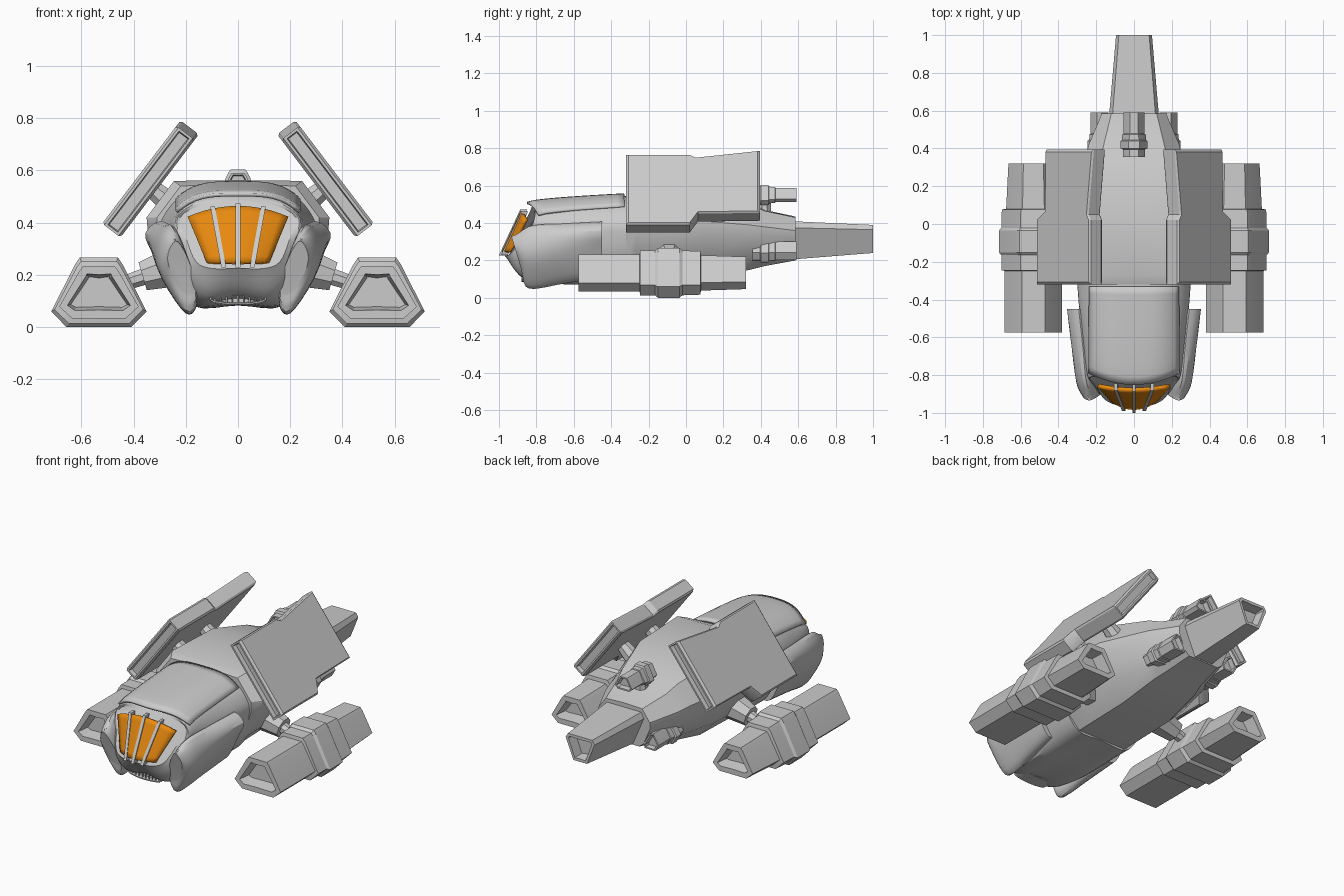
import bpy, bmesh, math
from mathutils import Vector as V

if "Cube" in bpy.data.objects:
    bpy.data.objects.remove(bpy.data.objects["Cube"])


def spline(p, n, closed=False):
    out, m = [], len(p)
    get = (lambda i: p[i % m]) if closed else (lambda i: p[max(0, min(m - 1, i))])
    for i in range(m if closed else m - 1):
        a, b, c, d = get(i - 1), get(i), get(i + 1), get(i + 2)
        for k in range(n):
            t = k / n
            out.append(0.5 * (2 * b + (c - a) * t + (2 * a - 5 * b + 4 * c - d) * t * t
                              + (3 * b - a - 3 * c + d) * t ** 3))
    return out if closed else out + [p[-1]]


def ring(pts, y, slant=0, curve=0, s=1):
    return [V((s * x, y + slant * (z - .25) + curve * x * x, z)) for x, z in pts]


def whole(half):
    return half + [(-x, z) for x, z in half[-2:0:-1]]


def soften(rings, n_ring, n_len):
    rs = [spline(r, n_ring, True) for r in rings]
    cols = [spline(list(c), n_len) for c in zip(*rs)]
    return [list(r) for r in zip(*cols)]


def finish(name, bm):
    bmesh.ops.recalc_face_normals(bm, faces=bm.faces)
    me = bpy.data.meshes.new(name)
    bm.to_mesh(me)
    bm.free()
    ob = bpy.data.objects.new(name, me)
    bpy.context.collection.objects.link(ob)
    return ob


def loft(name, rings, recess=None):
    bm = bmesh.new()
    vs = [[bm.verts.new(p) for p in r] for r in rings]
    n = len(rings[0])
    for a, b in zip(vs, vs[1:]):
        for i in range(n):
            bm.faces.new((a[i], a[(i + 1) % n], b[(i + 1) % n], b[i]))
    bm.faces.new(vs[0])
    bm.faces.new(vs[-1])
    bmesh.ops.recalc_face_normals(bm, faces=bm.faces)
    if recess:
        ys = [v.co.y for v in bm.verts]
        ends = (min(ys), max(ys))
        caps = [f for f in bm.faces if any(all(abs(v.co.y - e) < 1e-3 for v in f.verts) for e in ends)]
        for f in caps:
            nrm = f.normal.copy()
            bmesh.ops.inset_region(bm, faces=[f], thickness=recess[0])
            bmesh.ops.inset_region(bm, faces=[f], thickness=recess[0] * .4)
            bmesh.ops.translate(bm, verts=f.verts[:], vec=-nrm * recess[1])
    return finish(name, bm)


def patch(name, fn, nu, nv, thick):
    bm = bmesh.new()
    g = [[bm.verts.new(fn(-1 + 2 * i / nu, j / nv)) for i in range(nu + 1)] for j in range(nv + 1)]
    for j in range(nv):
        for i in range(nu):
            bm.faces.new((g[j][i], g[j][i + 1], g[j + 1][i + 1], g[j + 1][i]))
    ob = finish(name, bm)
    m = ob.modifiers.new("thickness", "SOLIDIFY")
    m.thickness, m.offset = thick, 0
    return ob


def rod(name, a, b, r1, r2, sides=8):
    a, b = V(a), V(b)
    q = (b - a).to_track_quat("Z", "Y")
    loft(name, [[p + q @ V((r * math.cos(k * math.tau / sides + .39), r * math.sin(k * math.tau / sides + .39), 0))
                 for k in range(sides)] for p, r in ((a, r1), (b, r2))])


def pod(name, cx, cz, w, h, stations, angle, recess):
    # chamfered trapezoid tube, scaled at each station and turned about its length
    base = whole([(0, -1), (.68, -1), (1, -.55), (.5, .8), (.4, 1), (0, 1)])
    ca, sa = math.cos(angle), math.sin(angle)
    rings = []
    for y, s in stations:
        sz = 1 + (s - 1) * 1.7 if s > 1 else s
        pts = [(x * w * s, z * h * sz) for x, z in base]
        rings.append([V((cx + x * ca + z * sa, y, cz - x * sa + z * ca)) for x, z in pts])
    loft(name, rings, recess)


# front fuselage
nose = [
    ring(whole([(0, .225), (.10, .225), (.16, .25), (.195, .33), (.22, .42), (.14, .465), (0, .485)]), -.955, .55, 1.2),
    ring(whole([(0, .115), (.13, .105), (.21, .19), (.235, .32), (.24, .42), (.16, .485), (0, .51)]), -.835, .2),
    ring(whole([(0, .085), (.165, .08), (.24, .2), (.27, .32), (.255, .42), (.18, .5), (0, .525)]), -.65),
    ring(whole([(0, .085), (.165, .085), (.26, .2), (.29, .33), (.28, .42), (.19, .507), (0, .54)]), -.42),
    ring(whole([(0, .085), (.165, .085), (.26, .2), (.30, .33), (.29, .42), (.2, .515), (0, .545)]), -.27)]
loft("front_fuselage", soften(nose, 4, 5))

# faceted main hull
hull = [(-.32, [(0, .085), (.16, .085), (.26, .2), (.31, .36), (.31, .42), (.22, .54), (0, .55)]),
        (-.27, [(0, .09), (.16, .09), (.27, .2), (.345, .36), (.35, .42), (.245, .56), (0, .563)]),
        (.10, [(0, .1), (.16, .1), (.26, .2), (.33, .35), (.33, .41), (.235, .555), (0, .558)]),
        (.34, [(0, .15), (.14, .15), (.2, .2), (.26, .33), (.26, .39), (.18, .5), (0, .505)]),
        (.42, [(0, .17), (.12, .17), (.18, .21), (.24, .33), (.24, .38), (.16, .465), (0, .47)]),
        (.585, [(0, .2), (.1, .2), (.13, .225), (.17, .32), (.17, .36), (.12, .43), (0, .435)])]
loft("main_hull", [ring(whole(h), y) for y, h in hull])

# tail boom with hollow end
tail = [(.56, [(0, .205), (.06, .205), (.133, .375), (.115, .41), (0, .41)]),
        (1.0, [(0, .24), (.045, .24), (.095, .365), (.08, .39), (0, .39)])]
loft("tail_boom", [ring(whole(h), y) for y, h in tail], recess=(.018, .06))

# roof canopy panel
patch("roof_panel", lambda u, v: V((.235 * u, -.85 + .06 * u * u + v * (.52 - .06 * u * u),
                                    .507 + .045 * v ** .6 - .065 * abs(u) ** 3.5)), 20, 12, .014)


# cockpit window and bars
def glass(u, v):
    return V(((.115 + .075 * v) * u, -.975 + .1 * v + u * u * (.04 - .02 * v),
              .245 + v * (.175 + .04 * (1 - u * u))))


orange = bpy.data.materials.new("orange_glass")
orange.diffuse_color = (.8, .25, .005, 1)
orange.use_nodes = True
orange.node_tree.nodes["Principled BSDF"].inputs["Base Color"].default_value = orange.diffuse_color
patch("cockpit_window", glass, 12, 8, .02).data.materials.append(orange)
for u in (-.5, 0, .5):
    loft("window_bar", [[glass(u, v) + V((dx, dy, 0)) for dx, dy in
                         ((-.009, -.017), (.009, -.017), (.009, .02), (-.009, .02))]
                        for v in (-.08, .2, .5, .8, 1.06)])

# chin intake with slats
loft("chin_intake", [[V((.11 * math.cos(a), y, .108 + .022 * math.sin(a)))
                      for a in [k * math.tau / 24 for k in range(24)]] for y in (-.88, -.8)], recess=(.006, .03))
for k in range(-4, 5):
    rod("intake_slat", (k * .022, -.87, .09), (k * .022, -.87, .126), .004, .004, 4)

# swept cheek outlines, wing plate outline and engine stations
cheek = [(-.91, -.3, [(.18, .13), (.23, .16), (.27, .26), (.24, .33), (.2, .28), (.165, .18)]),
         (-.84, 0, [(.17, .06), (.215, .07), (.30, .22), (.29, .34), (.235, .37), (.16, .15)]),
         (-.65, 0, [(.17, .085), (.23, .095), (.315, .24), (.325, .35), (.25, .385), (.17, .15)]),
         (-.45, 0, [(.2, .11), (.25, .13), (.315, .26), (.355, .36), (.27, .395), (.2, .15)])]
plate = [(0, -.32), (0, .02), (.075, .065), (.08, .395), (.496, .395), (.45, .05), (.47, .02), (.47, -.32)]
engine = [(-.575, 1), (-.248, 1), (-.245, 1.12), (-.165, 1.12), (-.15, 1.2), (-.035, 1.2), (-.02, 1.12),
          (.077, 1.1), (.08, .95), (.32, .87)]
for s in (1, -1):
    loft("cheek_fairing", soften([ring(p, y, sl, 0, s) for y, sl, p in cheek], 4, 5))
    # tilted wing plate with chamfered rims and grooved ends
    d, n = V((-.605 * s, 0, .796)), V((.796 * s, 0, .605))
    loft("wing_plate", [[V((.485 * s, .0375 + (y - .0375) * k, .37)) + d * (.25 + (t - .25) * k) + n * o
                         for t, y in plate]
                        for o, k in ((-.044, .965), (-.034, 1), (.034, 1), (.044, .965))], recess=(.014, .025))
    for y in (-.12, .14):
        rod("plate_strut", (.24 * s, y, .455), (.345 * s, y, .545), .05, .035)
    # engine pod and its strut
    pod("engine_pod", .5325 * s, .1335, .152, .0995, engine, 0, (.032, .07))
    rod("strut_base", (.23 * s, -.09, .235), (.365 * s, -.09, .195), .085, .06)
    rod("strut_arm", (.34 * s, -.09, .2), (.46 * s, -.09, .16), .035, .03)

# three rear thrusters spaced around the hull
small = [(.355, .95), (.395, .95), (.4, 1.15), (.44, 1.15), (.445, 1.02), (.475, 1), (.478, .9), (.59, .9)]
for k in (-1, 0, 1):
    a = k * math.radians(120)
    pod("rear_thruster", .215 * math.sin(a), .345 + .205 * math.cos(a), .062, .043, small, a, (.009, .03))
    rod("thruster_mount", (.1 * math.sin(a), .42, .345 + .09 * math.cos(a)),
        (.2 * math.sin(a), .42, .345 + .19 * math.cos(a)), .04, .035)

bpy.ops.object.select_all(action="SELECT")
bpy.context.view_layer.objects.active = bpy.context.selected_objects[0]
bpy.ops.object.shade_smooth_by_angle(angle=math.radians(25))
